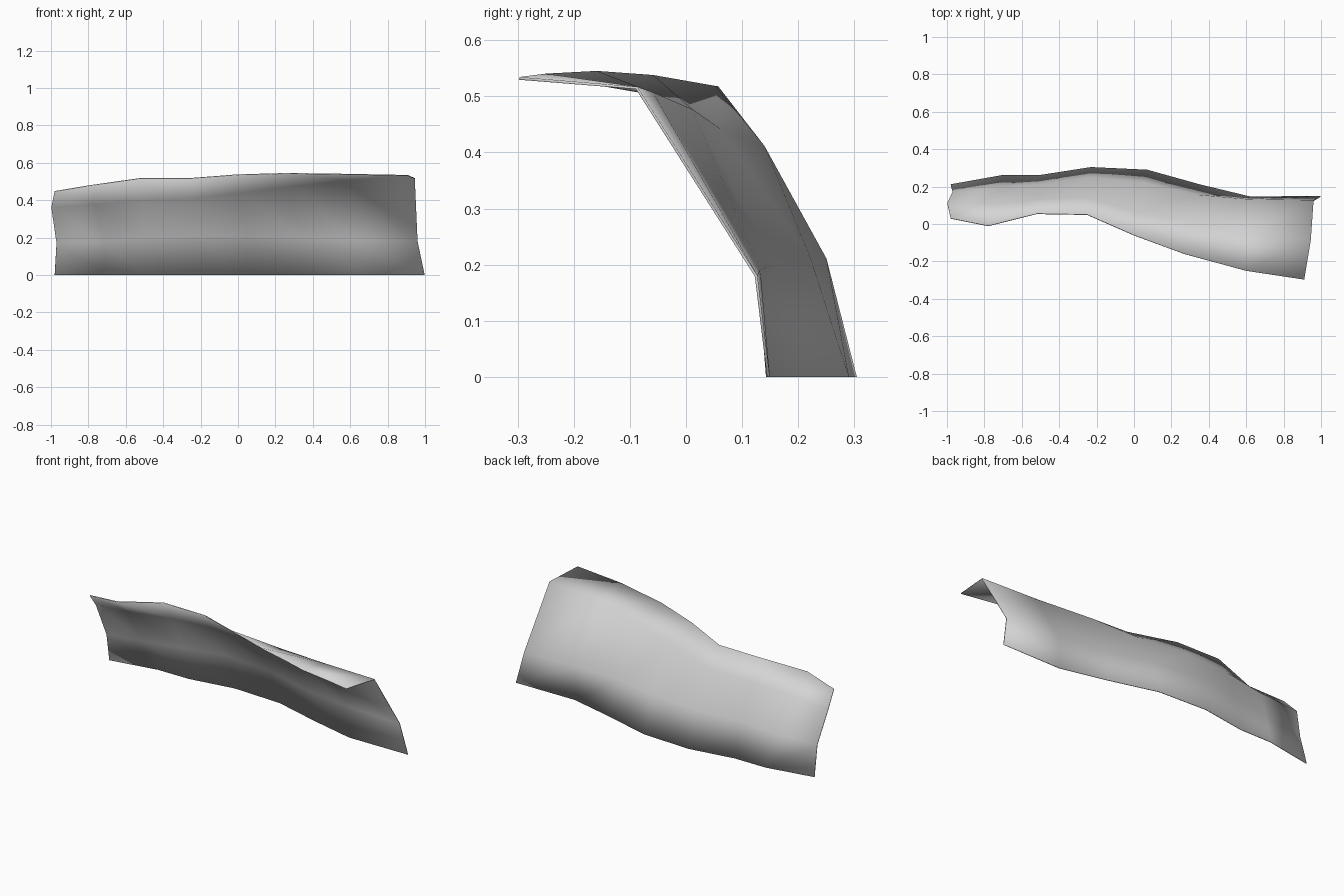
import bpy
import bmesh

cube = bpy.data.objects.get("Cube")
if cube:
    bpy.data.objects.remove(cube, do_unlink=True)

# One plain grey for the whole sheet
grey = bpy.data.materials.new("light_grey")
grey.use_nodes = True
colour = (0.66, 0.66, 0.66, 1)
grey.diffuse_color = colour
grey.node_tree.nodes["Principled BSDF"].inputs["Base Color"].default_value = colour

# Stations along the length; each row leans them sideways by its own slant
stations = [-0.74, -0.51, -0.24, 0.035, 0.31, 0.61]
lean = [0.04, 0.01, 0.01, 0.035, 0.04, 0.01]

# Rows from foot to curled lip: end x values, slant, depth and height per station
foot = dict(ends=(-0.98, 0.998), slant=1,
            depth=[0.21, 0.26, 0.26, 0.302, 0.288, 0.21, 0.145, 0.147],
            height=[0] * 8)
shin = dict(ends=(-0.97, 0.96), slant=0.5,
            depth=[0.17, 0.195, 0.21, 0.248, 0.22, 0.155, 0.13, 0.125],
            height=[0.17, 0.18, 0.2, 0.21, 0.21, 0.2, 0.19, 0.18])
shoulder = dict(ends=(-0.998, 0.945), slant=-0.5,
                depth=[0.11, 0.105, 0.13, 0.138, 0.06, 0.01, -0.06, -0.088],
                height=[0.36, 0.38, 0.4, 0.41, 0.44, 0.475, 0.505, 0.515])
lip = dict(ends=(-0.98, 0.91), slant=-1,
           depth=[0.03, -0.01, 0.055, 0.05, -0.06, -0.16, -0.25, -0.297],
           height=[0.447, 0.48, 0.517, 0.517, 0.536, 0.543, 0.538, 0.532])

# Loft the rows into a curling sheet, folded along one diagonal of each panel
bm = bmesh.new()
rows = []
for row in (foot, shin, shoulder, lip):
    middle = [x + row["slant"] * d for x, d in zip(stations, lean)]
    xs = [row["ends"][0], *middle, row["ends"][1]]
    rows.append([bm.verts.new(p) for p in zip(xs, row["depth"], row["height"])])
for low, high in zip(rows, rows[1:]):
    for i in range(len(low) - 1):
        bm.faces.new((low[i], low[i + 1], high[i]))
        bm.faces.new((low[i + 1], high[i + 1], high[i]))
mesh = bpy.data.meshes.new("curved_sheet")
bm.to_mesh(mesh)
bm.free()
mesh.materials.append(grey)

sheet = bpy.data.objects.new("curved_sheet", mesh)
bpy.context.collection.objects.link(sheet)
bpy.ops.object.select_all(action="DESELECT")
sheet.select_set(True)
bpy.context.view_layer.objects.active = sheet

# Thin shell with a soft rim, its foot flat on the ground
shell = sheet.modifiers.new("thickness", "SOLIDIFY")
shell.thickness = 0.005
shell.offset = 0
bpy.ops.object.modifier_apply(modifier=shell.name)
for v in mesh.vertices:
    if v.co.z < 0.01:
        v.co.z = 0
bpy.ops.object.shade_smooth()
